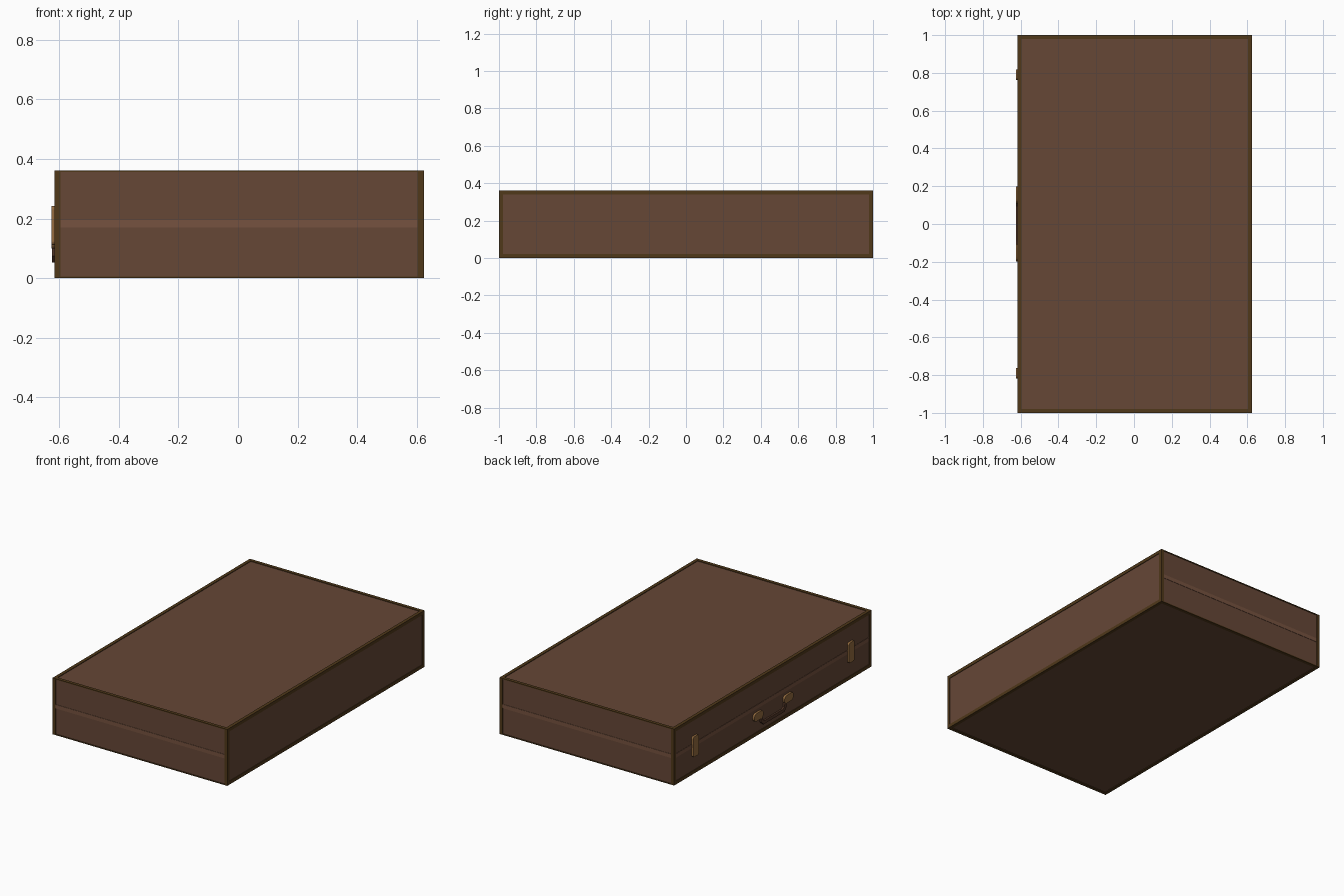
import bpy, bmesh, math

if "Cube" in bpy.data.objects:
    bpy.data.objects.remove(bpy.data.objects["Cube"])

def mat(name, c):
    m = bpy.data.materials.new(name)
    m.diffuse_color = (*c, 1)
    m.use_nodes = True
    m.node_tree.nodes["Principled BSDF"].inputs["Base Color"].default_value = m.diffuse_color
    return m

LEATHER = mat("brown_leather", (0.133, 0.063, 0.037))
TRIM = mat("dark_trim", (0.08, 0.04, 0.01))
BAND = mat("light_band", (0.18, 0.085, 0.05))
BRASS = mat("brass", (0.30, 0.15, 0.05))
GRIP = mat("dark_grip", (0.09, 0.04, 0.022))

def finish(bm, name, m):
    bmesh.ops.recalc_face_normals(bm, faces=bm.faces[:])
    me = bpy.data.meshes.new(name)
    bm.to_mesh(me)
    bm.free()
    me.materials.append(m)
    ob = bpy.data.objects.new(name, me)
    bpy.context.collection.objects.link(ob)
    return ob

def box(name, m, x0, x1, y0, y1, z0, z1):
    bm = bmesh.new()
    bmesh.ops.create_cube(bm, size=1)
    for v in bm.verts:
        v.co = (x1 if v.co.x > 0 else x0, y1 if v.co.y > 0 else y0, z1 if v.co.z > 0 else z0)
    return finish(bm, name, m)

def plate(name, m, pts, x0, x1):
    """Outline in (y, z) extruded from x0 to x1."""
    bm = bmesh.new()
    f = bm.faces.new([bm.verts.new((x0, y, z)) for y, z in pts])
    r = bmesh.ops.extrude_face_region(bm, geom=[f])
    for v in r["geom"]:
        if isinstance(v, bmesh.types.BMVert):
            v.co.x = x1
    return finish(bm, name, m)

def rounded(cy, cz, w, h, r, n=4):
    """Rounded rectangle outline."""
    pts = []
    for k, (sy, sz) in enumerate([(1, 1), (-1, 1), (-1, -1), (1, -1)]):
        for i in range(n + 1):
            a = math.pi / 2 * (k + i / n)
            pts.append((cy + sy * (w / 2 - r) + r * math.cos(a),
                        cz + sz * (h / 2 - r) + r * math.sin(a)))
    return pts

X0, X1, H, T = -0.616, 0.624, 0.362, 0.021

# Case body
box("case_body", LEATHER, X0 + 0.004, X1 - 0.004, -0.996, 0.996, 0.004, H - 0.004)

# Seam band on the front, back and latch sides
for s, n in ((-1, "front"), (1, "back")):
    ya, yb = sorted((s * 0.99, s * 0.998))
    box("seam_band_" + n, BAND, X0 + T, X1 - T, ya, yb, 0.17, 0.195)
box("seam_band_latch_side", BAND, X0 + 0.002, X0 + 0.01, -1 + T, 1 - T, 0.17, 0.195)

# Edge trim: upright corners, long edges and short edges
for xa, xb, n in ((X0, X0 + T, "left"), (X1 - T, X1, "right")):
    for ya, yb, d in ((-1, -1 + T, "front"), (1 - T, 1, "back")):
        box(f"corner_trim_{n}_{d}", TRIM, xa, xb, ya, yb, 0, H)
    for za, zb, d in ((0, T, "bottom"), (H - T, H, "top")):
        box(f"long_trim_{n}_{d}", TRIM, xa, xb, -1 + T, 1 - T, za, zb)
for ya, yb, n in ((-1, -1 + T, "front"), (1 - T, 1, "back")):
    for za, zb, d in ((0, 0.006, "bottom"), (H - 0.006, H, "top")):
        box(f"short_trim_{n}_{d}", TRIM, X0 + T, X1 - T, ya, yb, za, zb)

# Latches and handle mounts on the left side
XO = -0.625
for s, n in ((-1, "front"), (1, "back")):
    plate("latch_" + n, BRASS, rounded(s * 0.79, 0.177, 0.056, 0.13, 0.012), X0 + 0.006, XO)
    plate("handle_mount_" + n, BRASS, rounded(s * 0.153, 0.125, 0.092, 0.05, 0.022), X0 + 0.006, XO)

# Hanging handle between the mounts
half = [(0.135, 0.13), (0.128, 0.075), (0.105, 0.053)]
inner = [(0.092, 0.074), (0.108, 0.085), (0.114, 0.13)]
outline = half + [(-y, z) for y, z in reversed(half)]
outline += [(-y, z) for y, z in reversed(inner)] + inner
plate("handle", GRIP, outline, X0 + 0.003, XO + 0.001)
